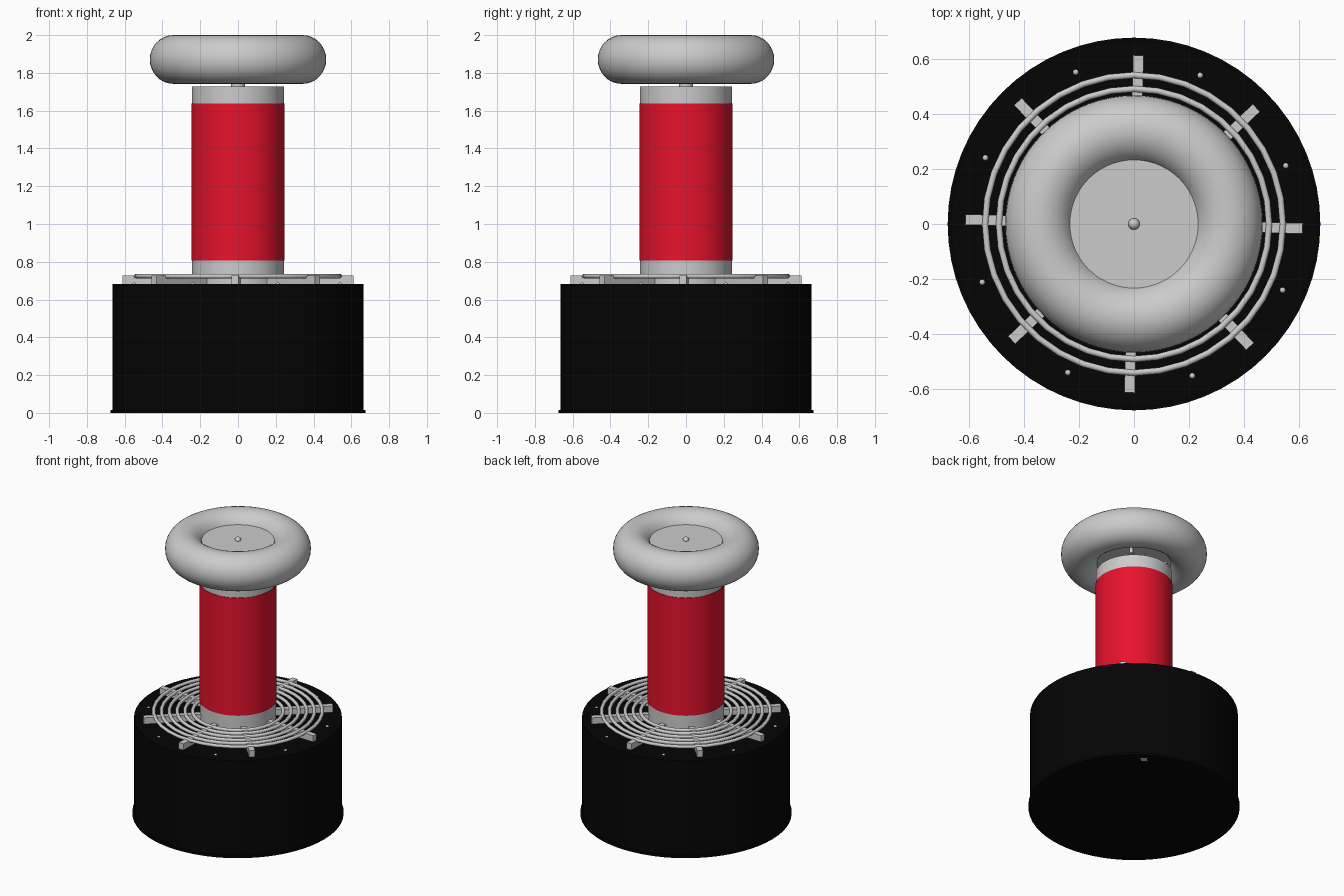
import bpy
from math import sin, cos, pi, radians

if "Cube" in bpy.data.objects:
    bpy.data.objects.remove(bpy.data.objects["Cube"])

black = bpy.data.materials.new("black")
black.diffuse_color = (0.0015, 0.0015, 0.0015, 1)
black.use_nodes = True
black.node_tree.nodes["Principled BSDF"].inputs["Base Color"].default_value = black.diffuse_color
red = bpy.data.materials.new("red")
red.diffuse_color = (0.8, 0.006, 0.026, 1)
red.use_nodes = True
red.node_tree.nodes["Principled BSDF"].inputs["Base Color"].default_value = red.diffuse_color


def finish(name, mat=None, smooth=True):
    o = bpy.context.object
    o.name = name
    if mat:
        o.data.materials.append(mat)
    if smooth:
        bpy.ops.object.shade_smooth_by_angle(angle=radians(40))
    return o


def cylinder(name, r, z0, z1, x=0, y=0, mat=None, sides=64):
    bpy.ops.mesh.primitive_cylinder_add(vertices=sides, radius=r, depth=z1 - z0,
                                        location=(x, y, (z0 + z1) / 2))
    return finish(name, mat)


def box(name, size, loc, angle=0):
    bpy.ops.mesh.primitive_cube_add(size=1, location=loc, rotation=(0, 0, angle))
    o = finish(name, smooth=False)
    o.scale = size
    return o


def ball(name, r, loc):
    bpy.ops.mesh.primitive_uv_sphere_add(segments=16, ring_count=8, radius=r, location=loc)
    return finish(name)


def torus(name, major, minor, z, major_segments, minor_segments):
    bpy.ops.mesh.primitive_torus_add(location=(0, 0, z), major_radius=major,
                                     minor_radius=minor, major_segments=major_segments,
                                     minor_segments=minor_segments)
    return finish(name)


# base housing with a thin foot flange and an underside terminal
cylinder("base_drum", 0.665, 0.0, 0.683, mat=black)
cylinder("base_flange", 0.676, 0.0, 0.016, mat=black)
box("underside_terminal", (0.035, 0.04, 0.012), (0.345, 0.51, 0.005), radians(45))

# radial coil supports resting on the lid, and the screws between them
for i in range(8):
    a = radians(-1.5 + 45 * i)
    box(f"coil_support_{i}", (0.37, 0.038, 0.044),
        (0.427 * cos(a), 0.427 * sin(a), 0.705), a)
    b = radians(21 + 45 * i)
    ball(f"lid_screw_{i}", 0.011, (0.59 * cos(b), 0.59 * sin(b), 0.68))

# primary coil: six flat turns
for i in range(6):
    torus(f"primary_turn_{i}", 0.54 - 0.05 * i, 0.0115, 0.724, 36, 16)

# secondary column with red winding
cylinder("column_tube", 0.244, 0.68, 1.727)
cylinder("red_winding", 0.247, 0.806, 1.638, mat=red)
cylinder("top_post", 0.037, 1.72, 1.8, sides=32)

# top toroid, closing discs and tip
toroid = torus("toroid", 0.342, 0.125, 1.871, 72, 32)
toroid.scale.z = 1.032
cylinder("toroid_top_disc", 0.238, 1.922, 1.932)
cylinder("toroid_bottom_disc", 0.238, 1.798, 1.808)
ball("tip", 0.021, (0, 0, 1.934))
for i in range(4):
    a = pi / 4 + i * pi / 2
    cylinder(f"disc_pin_{i}", 0.013, 1.76, 1.803, 0.2 * cos(a), 0.2 * sin(a), sides=12)
